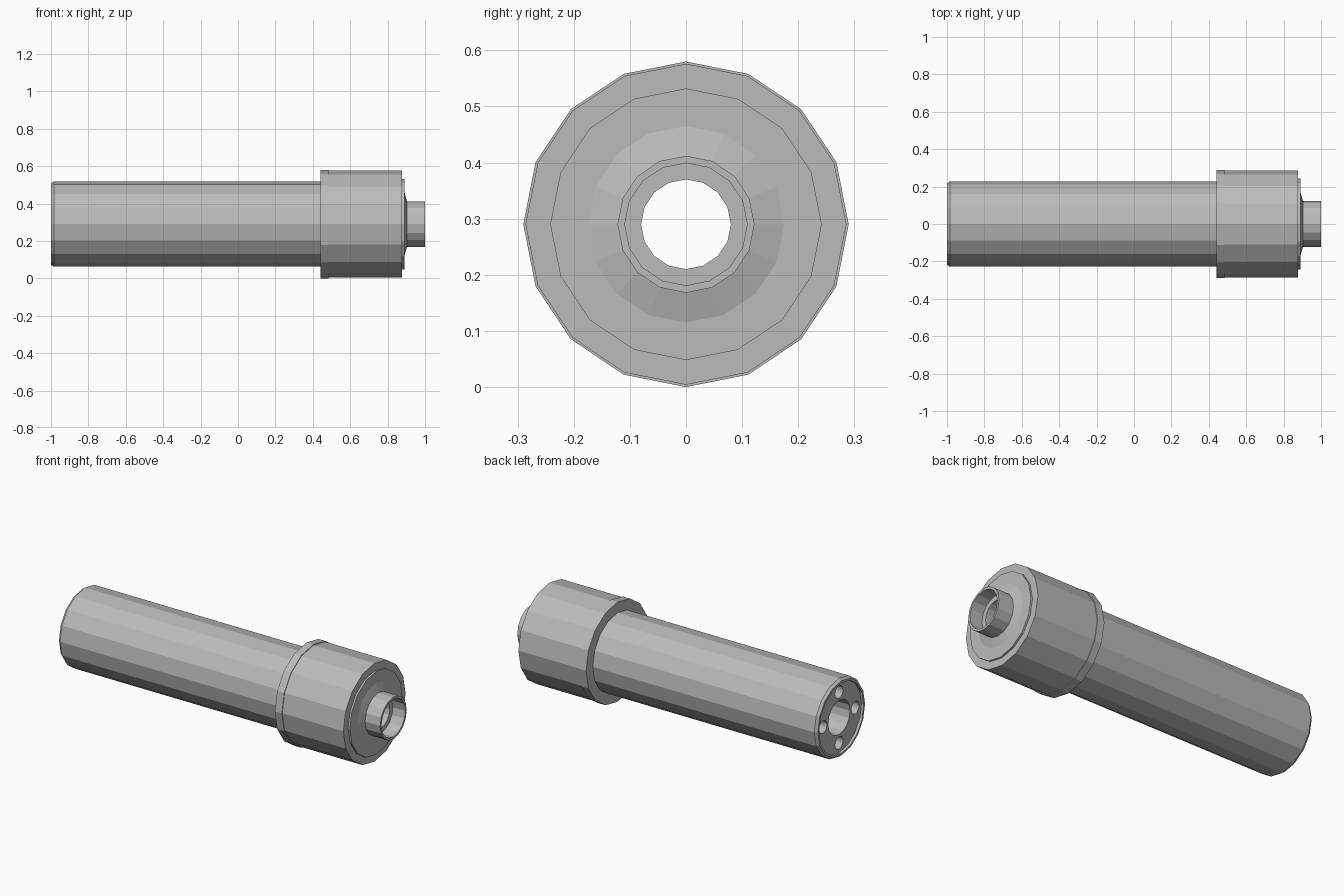
import bpy, bmesh, math
from mathutils import Matrix

old = bpy.data.objects.get("Cube")
if old:
    bpy.data.objects.remove(old, do_unlink=True)

AXIS_Z = 0.29
SIDES = 16
BORE = 0.08

steel = bpy.data.materials.new("grey_steel")
steel.use_nodes = True
GREY = (0.5, 0.5, 0.5, 1)
steel.diffuse_color = GREY
steel.node_tree.nodes["Principled BSDF"].inputs["Base Color"].default_value = GREY


def finish(name, bm):
    bmesh.ops.recalc_face_normals(bm, faces=bm.faces)
    mesh = bpy.data.meshes.new(name)
    bm.to_mesh(mesh)
    bm.free()
    mesh.materials.append(steel)
    obj = bpy.data.objects.new(name, mesh)
    bpy.context.collection.objects.link(obj)
    return obj


def lathe(name, profile):
    """Revolve a closed (x, radius) profile around the long axis."""
    bm = bmesh.new()
    rings = []
    for i in range(SIDES):
        a = math.tau * i / SIDES
        rings.append([bm.verts.new((x, r * math.sin(a), AXIS_Z + r * math.cos(a)))
                      for x, r in profile])
    n = len(profile)
    for i in range(SIDES):
        a, b = rings[i], rings[(i + 1) % SIDES]
        for j in range(n):
            k = (j + 1) % n
            bm.faces.new((a[j], a[k], b[k], b[j]))
    return finish(name, bm)


# Long tube with a bevelled end, shallow recessed end face and wider bore mouth
barrel = lathe("barrel", [
    (0.44, BORE), (-0.8, BORE), (-0.8, 0.1), (-0.985, 0.1),
    (-0.985, 0.205), (-1.0, 0.205), (-1.0, 0.217), (-0.985, 0.228), (0.44, 0.228)])

# Thick collar with a back flange, raised front disc and shallow cone
lathe("collar", [
    (0.44, BORE), (0.44, 0.29), (0.485, 0.29), (0.485, 0.286), (0.878, 0.286),
    (0.878, 0.242), (0.889, 0.242), (0.889, 0.175), (0.903, 0.122), (0.903, BORE)])

# Thin-walled spout
lathe("nozzle", [
    (0.903, BORE), (0.903, 0.122), (1.0, 0.122), (1.0, 0.109), (0.92, 0.109), (0.92, BORE)])

# Four blind holes in the barrel end
bm = bmesh.new()
for i in range(4):
    a = math.tau * i / 4
    place = Matrix.Translation((-1.0, 0.148 * math.sin(a), AXIS_Z + 0.148 * math.cos(a)))
    bmesh.ops.create_cone(bm, cap_ends=True, segments=SIDES, radius1=0.036, radius2=0.036,
                          depth=0.2, matrix=place @ Matrix.Rotation(math.pi / 2, 4, 'Y'))
cutter = finish("hole_cutter", bm)
cutter.hide_render = True
cutter.hide_viewport = True
cutter.display_type = 'WIRE'

cut = barrel.modifiers.new("end_holes", 'BOOLEAN')
cut.operation = 'DIFFERENCE'
cut.solver = 'EXACT'
cut.object = cutter
